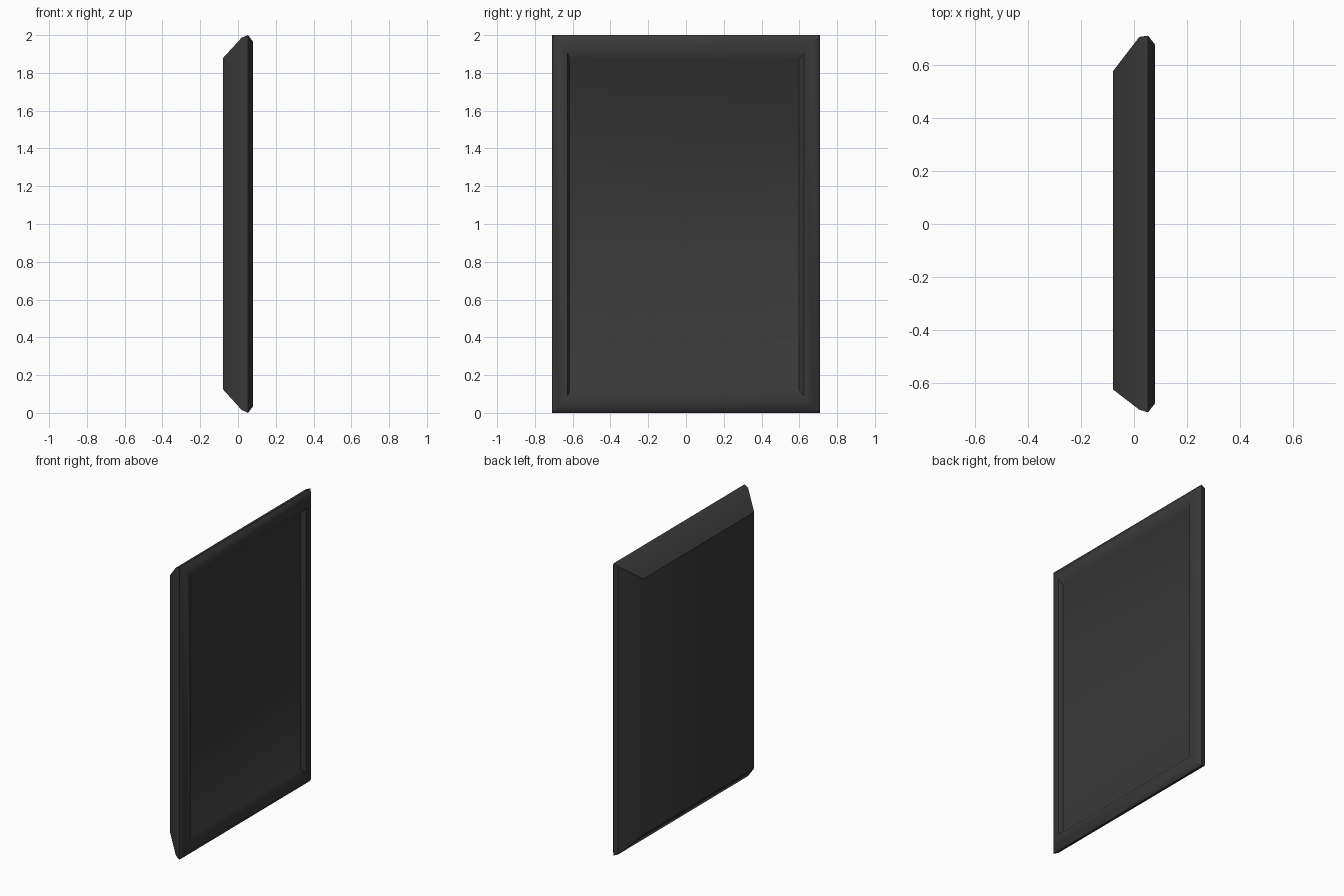
import bpy, bmesh, math

if "Cube" in bpy.data.objects:
    bpy.data.objects.remove(bpy.data.objects["Cube"])

# Material: near-black plastic
dark = bpy.data.materials.new("dark_plastic")
dark.diffuse_color = (0.04, 0.04, 0.04, 1)
dark.use_nodes = True
dark.node_tree.nodes["Principled BSDF"].inputs["Base Color"].default_value = dark.diffuse_color

# Rectangular cross-sections from back to rim to recess floor:
# (x, y_min, y_max, z_min, z_max)
SECTIONS = [
    (-0.08, -0.623, 0.575, 0.125, 1.878),    # back face
    (0.02, -0.70, 0.705, 0.015, 1.987),      # end of back slope
    (0.053, -0.71, 0.71, 0.0, 2.0),          # widest edge
    (0.08, -0.675, 0.675, 0.035, 1.965),     # front chamfer
    (0.08, -0.627, 0.625, 0.09, 1.905),      # recess opening
    (0.055, -0.617, 0.598, 0.12, 1.875),     # recess floor
]


def loft(name, sections):
    """Skin rectangles lying across x and cap both ends."""
    bm = bmesh.new()
    loops = [[bm.verts.new((x, y, z)) for y, z in ((y0, z0), (y1, z0), (y1, z1), (y0, z1))]
             for x, y0, y1, z0, z1 in sections]
    for a, b in zip(loops, loops[1:]):
        for i in range(4):
            j = (i + 1) % 4
            bm.faces.new((a[i], a[j], b[j], b[i]))
    bm.faces.new(loops[0][::-1])
    bm.faces.new(loops[-1])
    bmesh.ops.recalc_face_normals(bm, faces=bm.faces)
    mesh = bpy.data.meshes.new(name)
    bm.to_mesh(mesh)
    bm.free()
    obj = bpy.data.objects.new(name, mesh)
    bpy.context.collection.objects.link(obj)
    mesh.materials.append(dark)
    return obj


# Framed panel with bevelled back and shallow front recess
panel = loft("framed_panel", SECTIONS)
bpy.context.view_layer.objects.active = panel
panel.select_set(True)
bpy.ops.object.shade_smooth_by_angle(angle=math.radians(40))
